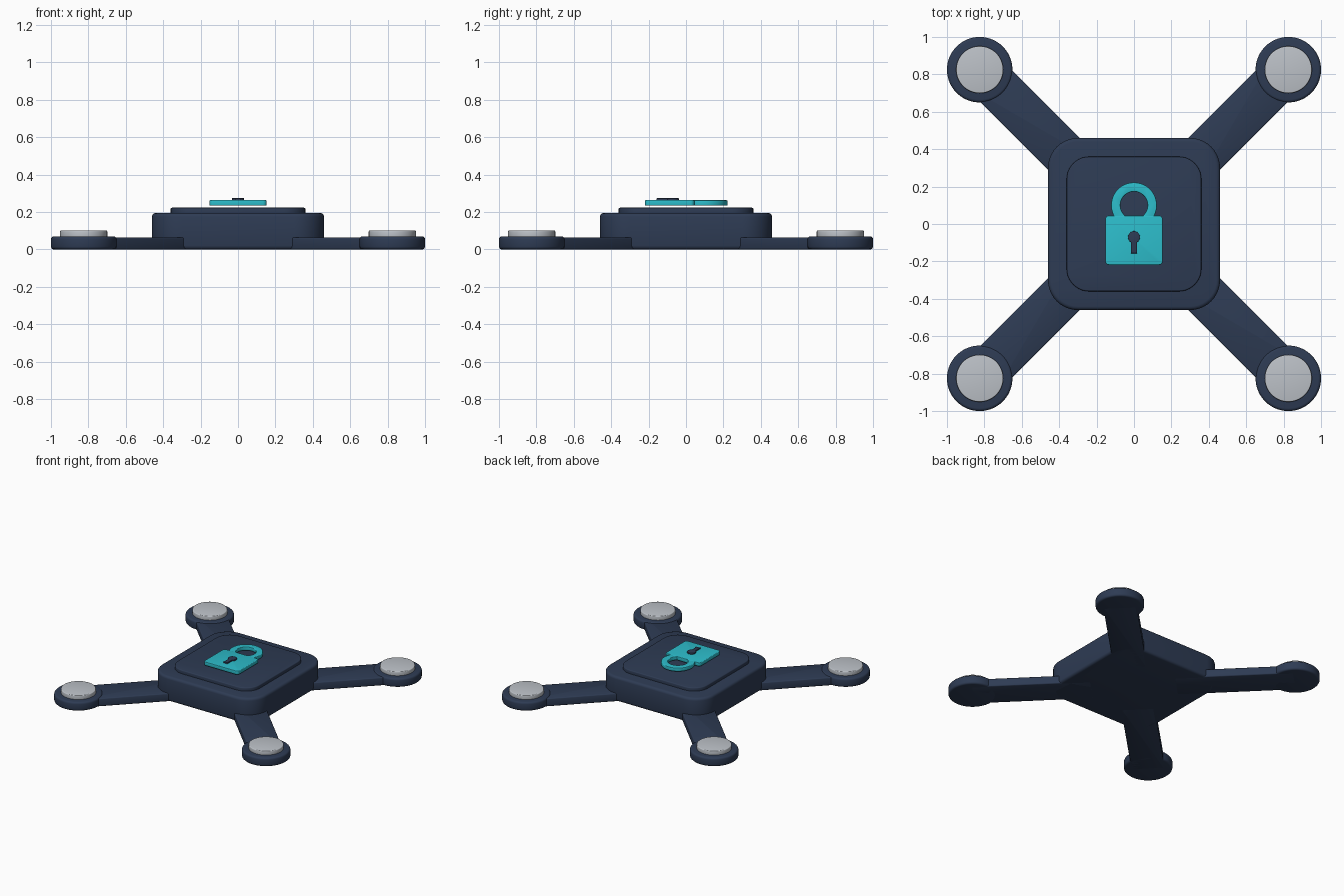
import bpy, bmesh
from math import cos, sin, pi, radians, sqrt

if "Cube" in bpy.data.objects:
    bpy.data.objects.remove(bpy.data.objects["Cube"])


def material(name, rgb):
    m = bpy.data.materials.new(name)
    m.diffuse_color = (*rgb, 1)
    m.use_nodes = True
    m.node_tree.nodes["Principled BSDF"].inputs["Base Color"].default_value = m.diffuse_color
    return m


NAVY = material("navy", (0.027, 0.044, 0.088))
CYAN = material("cyan", (0.026, 0.51, 0.60))
GREY = material("light grey", (0.51, 0.54, 0.58))


def arc(cx, cy, r, a0, a1, n):
    return [(cx + r * cos(radians(a0 + (a1 - a0) * i / n)),
             cy + r * sin(radians(a0 + (a1 - a0) * i / n))) for i in range(n + 1)]


def rounded_rect(hx, hy, r, cy=0, n=10):
    pts = []
    for k, (sx, sy) in enumerate([(1, 1), (-1, 1), (-1, -1), (1, -1)]):
        pts += arc(sx * (hx - r), cy + sy * (hy - r), r, 90 * k, 90 * k + 90, n)
    return pts


def circle(r, n=64):
    return arc(0, 0, r, 0, 360, n)[:-1]


def prism(name, pts, z0, z1, bevel, mat, loc=(0, 0), rot=0):
    """Extrude an outline from z0 to z1 and round its top and bottom rims."""
    bm = bmesh.new()
    face = bm.faces.new([bm.verts.new((x, y, z0)) for x, y in pts])
    up = bmesh.ops.extrude_face_region(bm, geom=[face], use_keep_orig=True)
    for v in up["geom"]:
        if isinstance(v, bmesh.types.BMVert):
            v.co.z = z1
    bmesh.ops.recalc_face_normals(bm, faces=bm.faces)
    rims = [e for e in bm.edges if abs(e.verts[0].co.z - e.verts[1].co.z) < 1e-6]
    bmesh.ops.bevel(bm, geom=rims, offset=bevel, segments=3, profile=0.5,
                    affect='EDGES', clamp_overlap=True)
    bmesh.ops.recalc_face_normals(bm, faces=bm.faces)
    me = bpy.data.meshes.new(name)
    bm.to_mesh(me)
    bm.free()
    me.materials.append(mat)
    ob = bpy.data.objects.new(name, me)
    bpy.context.collection.objects.link(ob)
    ob.location = (*loc, 0)
    ob.rotation_euler.z = rot
    bpy.ops.object.select_all(action='DESELECT')
    bpy.context.view_layer.objects.active = ob
    ob.select_set(True)
    bpy.ops.object.shade_smooth_by_angle(angle=radians(35))
    return ob


# Central housing and raised lid
prism("housing", rounded_rect(0.46, 0.46, 0.16), 0, 0.195, 0.02, NAVY)
prism("lid", rounded_rect(0.36, 0.36, 0.12), 0.18, 0.223, 0.007, NAVY)

# Four diagonal arms, each with a round pod and a pale cap
POD = 0.825
for k, name in enumerate(["back_right", "back_left", "front_left", "front_right"]):
    a = pi / 4 + k * pi / 2
    reach = POD * sqrt(2)
    centre = (reach * cos(a), reach * sin(a))
    mid = (0.3 + reach) / 2
    prism(name + "_arm", rounded_rect((reach - 0.3) / 2, 0.12, 0.008, n=3), 0, 0.064,
          0.008, NAVY, (mid * cos(a), mid * sin(a)), a)
    prism(name + "_pod", circle(0.175), 0, 0.07, 0.015, NAVY, centre)
    prism(name + "_cap", circle(0.126), 0.06, 0.102, 0.006, GREY, centre)

# Padlock emblem: body, shackle and keyhole
prism("padlock_body", rounded_rect(0.153, 0.132, 0.02, cy=-0.087, n=6),
      0.234, 0.264, 0.005, CYAN)
shackle = arc(0, 0.1, 0.122, -60, 240, 48) + arc(0, 0.1, 0.073, 240, -60, 48)
prism("padlock_shackle", shackle, 0.234, 0.263, 0.005, CYAN)
keyhole = arc(0, -0.07, 0.032, -60, 240, 32) + [(-0.016, -0.157), (0.016, -0.157)]
prism("keyhole", keyhole, 0.255, 0.274, 0.002, NAVY)
